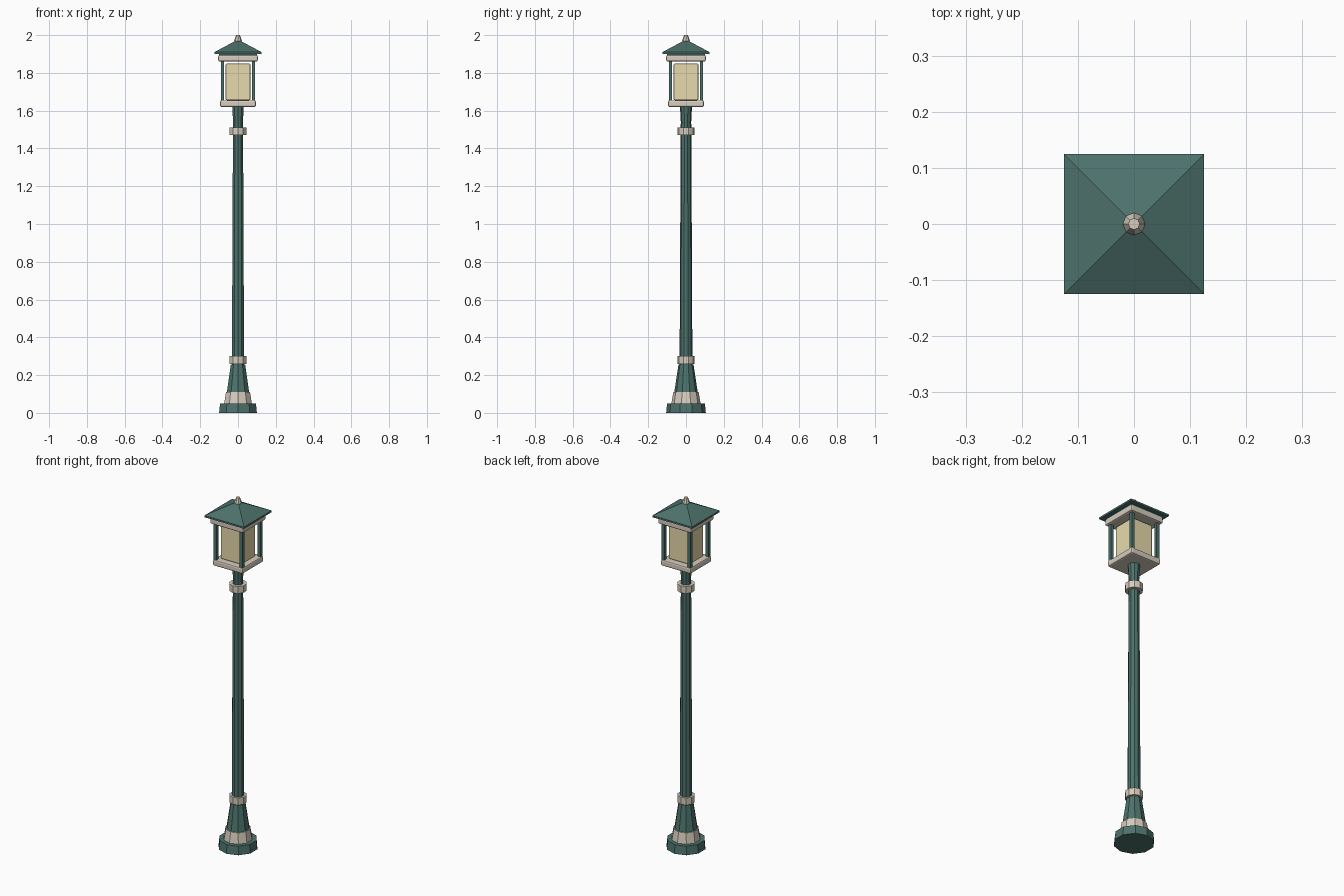
import bpy, bmesh, math

if "Cube" in bpy.data.objects:
    bpy.data.objects.remove(bpy.data.objects["Cube"])


def material(name, color):
    m = bpy.data.materials.new(name)
    m.diffuse_color = color
    m.use_nodes = True
    m.node_tree.nodes["Principled BSDF"].inputs["Base Color"].default_value = m.diffuse_color
    return m


GREEN = material("green_paint", (0.075, 0.17, 0.15, 1))
CREAM = material("cream_trim", (0.68, 0.61, 0.52, 1))
GLOW = material("warm_glass", (0.80, 0.70, 0.42, 1))


def finish(name, bm, mat):
    bmesh.ops.recalc_face_normals(bm, faces=bm.faces)
    me = bpy.data.meshes.new(name)
    bm.to_mesh(me)
    bm.free()
    me.materials.append(mat)
    ob = bpy.data.objects.new(name, me)
    bpy.context.collection.objects.link(ob)
    return ob


def lathe(name, profile, mat, sides=10, turn=math.pi / 2):
    """Closed faceted solid from (radius, z) rings, bottom to top."""
    bm = bmesh.new()
    rings = []
    for r, z in profile:
        angles = [turn + math.tau * i / sides for i in range(sides)]
        rings.append([bm.verts.new((r * math.cos(a), r * math.sin(a), z)) for a in angles])
    for lo, hi in zip(rings, rings[1:]):
        for i in range(sides):
            j = (i + 1) % sides
            bm.faces.new((lo[i], lo[j], hi[j], hi[i]))
    bm.faces.new(rings[0][::-1])
    bm.faces.new(rings[-1])
    return finish(name, bm, mat)


def box(name, x, y, half, z0, z1, mat, bevel=0.0):
    bm = bmesh.new()
    bmesh.ops.create_cube(bm, size=1)
    for v in bm.verts:
        v.co = (x + v.co.x * 2 * half, y + v.co.y * 2 * half, (z0 + z1) / 2 + v.co.z * (z1 - z0))
    if bevel:
        bmesh.ops.bevel(bm, geom=bm.edges[:], offset=bevel, segments=2, profile=0.5, affect='EDGES')
    return finish(name, bm, mat)


# Foot and pole
lathe("foot", [(0.105, 0), (0.10, 0.05)], GREEN)
lathe("foot_band", [(0.077, 0.05), (0.067, 0.11)], CREAM)
lathe("pole_skirt", [(0.062, 0.11), (0.040, 0.255)], GREEN)
lathe("pole", [(0.034, 0.25), (0.028, 1.53)], GREEN)
lathe("lower_ring", [(0.046, 0.26), (0.046, 0.30)], CREAM)
lathe("upper_ring", [(0.046, 1.47), (0.046, 1.51)], CREAM)
lathe("lantern_neck", [(0.026, 1.51), (0.032, 1.625)], GREEN)

# Lantern
box("lantern_floor", 0, 0, 0.095, 1.62, 1.655, CREAM, 0.008)
box("lantern_glass", 0, 0, 0.066, 1.655, 1.85, GLOW, 0.008)
box("lantern_top_plate", 0, 0, 0.105, 1.86, 1.895, CREAM, 0.008)
for i, (sx, sy) in enumerate([(-1, -1), (1, -1), (1, 1), (-1, 1)]):
    box(f"corner_post_{i + 1}", sx * 0.082, sy * 0.082, 0.009, 1.645, 1.87, GREEN)

# Roof and finial
d = math.sqrt(2)
lathe("roof", [(0.10 * d, 1.89), (0.10 * d, 1.90), (0.125 * d, 1.90), (0.125 * d, 1.91), (0.004, 1.975)],
      GREEN, 4, math.pi / 4)
lathe("finial", [(0.012, 1.955), (0.02, 1.97), (0.010, 2.0)], CREAM, 8)
